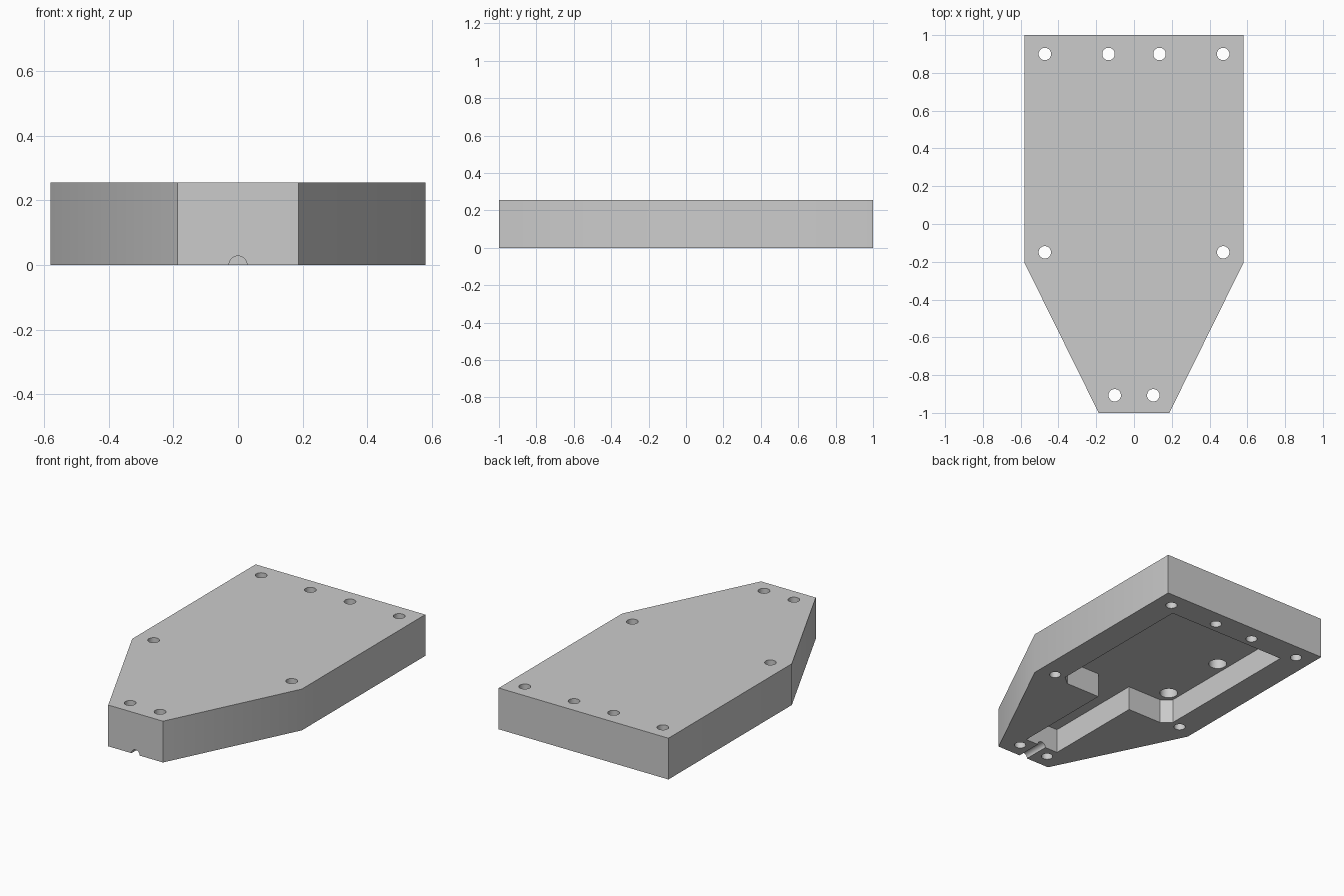
import bpy
import bmesh
from math import radians
from mathutils import Matrix

if "Cube" in bpy.data.objects:
    bpy.data.objects.remove(bpy.data.objects["Cube"])

HEIGHT = 0.255
FLOOR = 0.152      # pocket ceiling height
FRONT = -0.834     # front wall of the cable channel

grey = bpy.data.materials.new("light_grey")
grey.use_nodes = True
grey.diffuse_color = (0.6, 0.6, 0.6, 1)
grey.node_tree.nodes["Principled BSDF"].inputs["Base Color"].default_value = (0.6, 0.6, 0.6, 1)


def add_object(name, bm):
    bmesh.ops.recalc_face_normals(bm, faces=bm.faces)
    mesh = bpy.data.meshes.new(name)
    bm.to_mesh(mesh)
    bm.free()
    mesh.materials.append(grey)
    obj = bpy.data.objects.new(name, mesh)
    bpy.context.collection.objects.link(obj)
    return obj


def prism(name, half, z0, z1):
    """Extrude a half outline mirrored across x = 0."""
    outline = half + [(-x, y) for x, y in reversed(half)]
    bm = bmesh.new()
    face = bm.faces.new([bm.verts.new((x, y, z0)) for x, y in outline])
    top = bmesh.ops.extrude_face_region(bm, geom=[face])["geom"]
    verts = [v for v in top if isinstance(v, bmesh.types.BMVert)]
    bmesh.ops.translate(bm, verts=verts, vec=(0, 0, z1 - z0))
    return add_object(name, bm)


def cylinders(name, places, radius, z0, z1):
    """Upright cylinders, mirrored to both sides."""
    bm = bmesh.new()
    for x, y in places:
        for side in (-1, 1):
            bmesh.ops.create_cone(
                bm, cap_ends=True, segments=32, radius1=radius, radius2=radius,
                depth=z1 - z0, matrix=Matrix.Translation((side * x, y, (z0 + z1) / 2)))
    return add_object(name, bm)


# Tapered block
body = prism("housing_cover", [(0.187, -1), (0.58, -0.205), (0.58, 1)], 0, HEIGHT)

# Underside pocket with a narrow front channel
pocket = prism("pocket_cutter", [(0.116, FRONT), (0.116, -0.183), (0.352, -0.183),
                                 (0.408, -0.135), (0.408, 0.835)], -0.1, FLOOR)

# Screw holes right through, and blind recesses in the pocket
screws = cylinders("screw_hole_cutter", [(0.472, 0.9), (0.135, 0.9), (0.472, -0.15),
                                         (0.102, -0.907)], 0.033, -0.1, HEIGHT + 0.1)
recesses = cylinders("recess_cutter", [(0.34, 0.35), (0.34, -0.092)], 0.052, 0.1, 0.235)

# Half-round cable groove at the front
bm = bmesh.new()
bmesh.ops.create_cone(bm, cap_ends=True, segments=32, radius1=0.028, radius2=0.028, depth=0.4,
                      matrix=Matrix.Translation((0, -0.95, 0)) @ Matrix.Rotation(radians(90), 4, "X"))
groove = add_object("groove_cutter", bm)

# Cut everything out of the block
bpy.ops.object.select_all(action="DESELECT")
body.select_set(True)
bpy.context.view_layer.objects.active = body
for cutter in (pocket, screws, recesses, groove):
    cutter.hide_render = True
    mod = body.modifiers.new(cutter.name, "BOOLEAN")
    mod.operation = "DIFFERENCE"
    mod.solver = "EXACT"
    mod.object = cutter
    bpy.ops.object.modifier_apply(modifier=mod.name)
    bpy.data.objects.remove(cutter)

bpy.ops.object.shade_smooth_by_angle(angle=radians(30))
